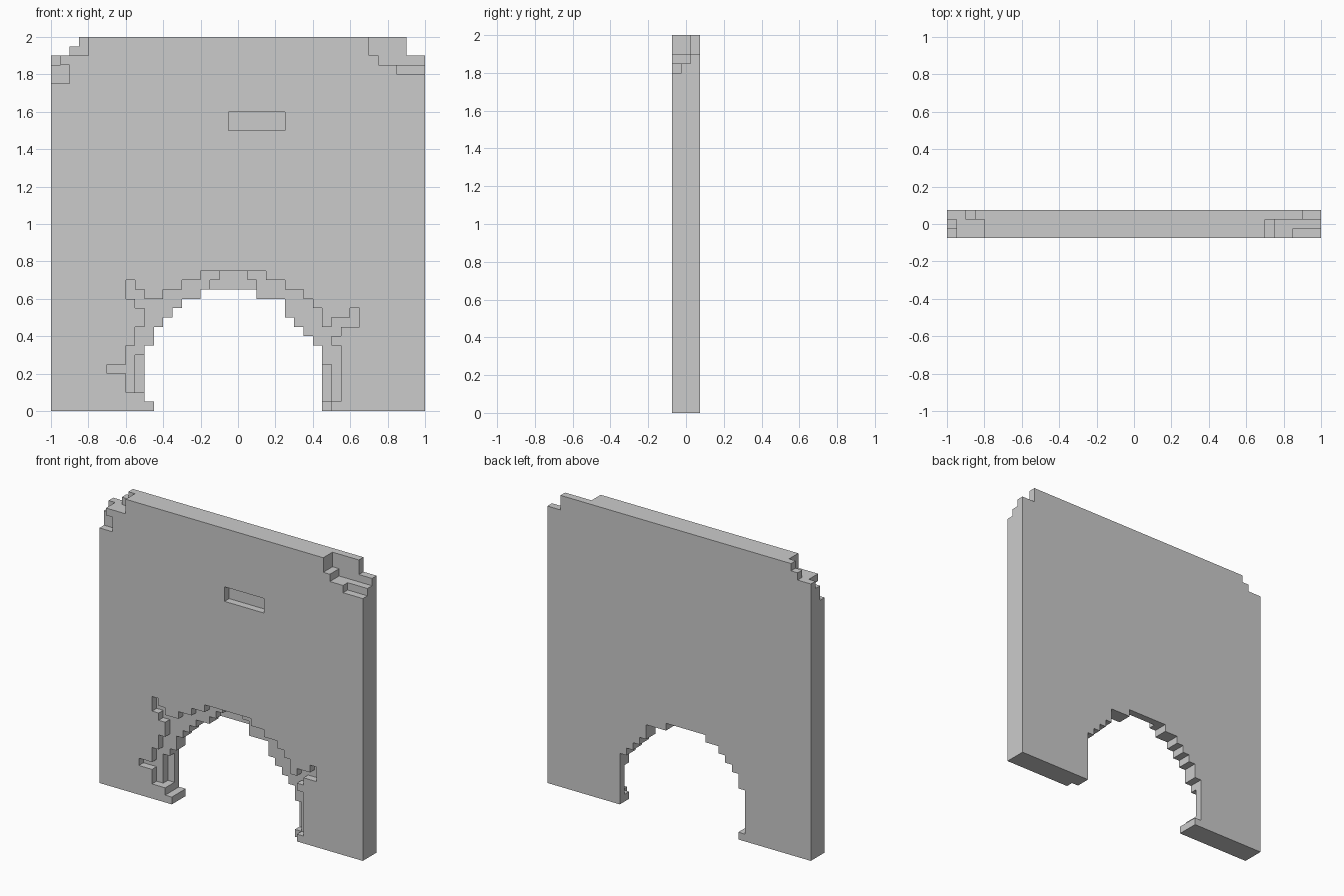
import bpy, bmesh, math
from mathutils import Vector

if "Cube" in bpy.data.objects:
    bpy.data.objects.remove(bpy.data.objects["Cube"])

U = 0.05          # block size
NX, NY, NZ = 40, 3, 40

# Cut boxes in block units: (x0, x1, z0, z1), x measured from the centre.
# Arch opening that goes right through the wall
through = [(-9, 9, 0, 1), (-10, 9, 1, 7), (-9, 8, 7, 8), (-9, 7, 8, 9),
           (-8, 6, 9, 10), (-7, 5, 10, 11), (-6, 5, 11, 12), (-4, 2, 12, 13)]
back_corners = [(-20, -18, 38, 40), (-18, -17, 39, 40), (18, 20, 38, 40)]
# Wider corner breaks shared by the front and middle layers
corners = [(-20, -16, 38, 40), (-20, -19, 37, 40),
           (14, 20, 38, 40), (15, 20, 37, 40)]
# Deeper chips around the arch in the middle layer
middle_chips = [(-11, -10, 2, 6), (9, 10, 1, 5), (-3, 2, 13, 14), (-2, 1, 14, 15)]
# Crumbled arch rim, cracks, corner chips and slot on the front layer
front_chips = [(-9, 10, 0, 1), (-10, 11, 1, 2), (-12, 11, 2, 7), (-14, -12, 4, 5),
               (-11, 10, 7, 8), (-11, 11, 8, 9), (-10, 9, 9, 10), (10, 13, 9, 10),
               (-10, 9, 10, 11), (12, 13, 10, 11), (-11, 8, 11, 12),
               (-12, -10, 12, 13), (-8, 7, 12, 13), (-12, -11, 13, 14),
               (-6, 5, 13, 14), (-4, 3, 14, 15),
               (-20, -18, 35, 37), (17, 20, 36, 40), (-1, 5, 30, 32)]
layers = [through + corners + middle_chips + front_chips,
          through + corners + middle_chips,
          through + back_corners]


def solid(x, y, z):
    if not (-NX // 2 <= x < NX // 2 and 0 <= y < NY and 0 <= z < NZ):
        return False
    return not any(a <= x < b and c <= z < d for a, b, c, d in layers[y])


def build_wall(name):
    bm = bmesh.new()
    for x in range(-NX // 2, NX // 2):
        for y in range(NY):
            for z in range(NZ):
                if not solid(x, y, z):
                    continue
                c = Vector((x + 0.5, y - 1, z + 0.5))
                for axis in range(3):
                    for s in (-1, 1):
                        n = [0, 0, 0]
                        n[axis] = s
                        if solid(x + n[0], y + n[1], z + n[2]):
                            continue
                        # exposed block side, wound outwards
                        n = Vector(n)
                        u = Vector([1.0 if i == (axis + 1) % 3 else 0.0 for i in range(3)])
                        v = n.cross(u)
                        bm.faces.new([bm.verts.new((c + (n + u * i + v * j) / 2) * U)
                                      for i, j in ((-1, -1), (1, -1), (1, 1), (-1, 1))])
    bmesh.ops.remove_doubles(bm, verts=bm.verts, dist=U * 0.1)
    bmesh.ops.dissolve_limit(bm, angle_limit=math.radians(1),
                             verts=bm.verts, edges=bm.edges)
    mesh = bpy.data.meshes.new(name)
    bm.to_mesh(mesh)
    bm.free()
    obj = bpy.data.objects.new(name, mesh)
    bpy.context.collection.objects.link(obj)
    return obj


build_wall("broken_arch_wall")
